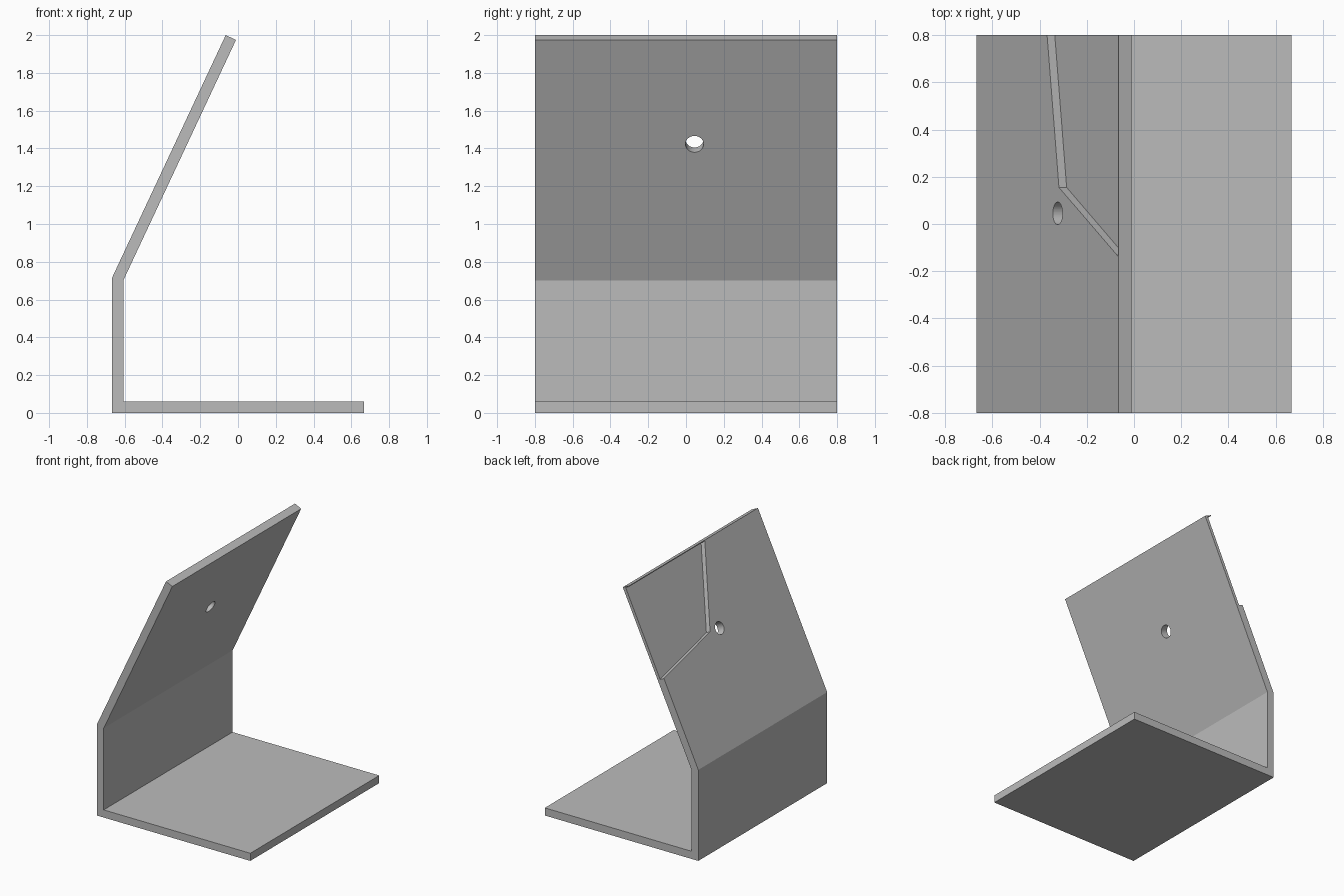
import bpy, bmesh
from mathutils import Vector

old = bpy.data.objects.get("Cube")
if old:
    bpy.data.objects.remove(old, do_unlink=True)

THICK = 0.06
HALF_DEPTH = 0.8
BEND = Vector((-0.667, 0, 0.715))             # outer corner of the bend
TOP = Vector((-0.065, 0, 2.0))                # outer corner of the top edge
up_slope = (TOP - BEND).normalized()
inward = Vector((up_slope.z, 0, -up_slope.x))  # from outer face to inner face
length = (TOP - BEND).length

grey = bpy.data.materials.new("mid grey")
grey.use_nodes = True
colour = (0.5, 0.5, 0.5, 1)
grey.diffuse_color = colour
grey.node_tree.nodes["Principled BSDF"].inputs["Base Color"].default_value = colour


def prism(name, outline, sweep):
    """Extrude a closed outline along a vector."""
    bm = bmesh.new()
    face = bm.faces.new([bm.verts.new(p) for p in outline])
    result = bmesh.ops.extrude_face_region(bm, geom=[face])
    moved = [g for g in result["geom"] if isinstance(g, bmesh.types.BMVert)]
    bmesh.ops.translate(bm, verts=moved, vec=sweep)
    bmesh.ops.recalc_face_normals(bm, faces=bm.faces)
    mesh = bpy.data.meshes.new(name)
    bm.to_mesh(mesh)
    bm.free()
    mesh.materials.append(grey)
    obj = bpy.data.objects.new(name, mesh)
    bpy.context.collection.objects.link(obj)
    return obj


def on_panel(s, y, depth=0.0):
    """Point on the sloping panel, measured up from the bend."""
    p = BEND + up_slope * s + inward * depth
    return Vector((p.x, y, p.z))


def cut(target, cutter):
    mod = target.modifiers.new(cutter.name, "BOOLEAN")
    mod.operation = "DIFFERENCE"
    mod.solver = "EXACT"
    mod.object = cutter
    cutter.hide_render = True
    cutter.hide_viewport = True
    cutter.display_type = "WIRE"


# Bent sheet: base, upright wall and sloping panel in one profile
inner_wall = BEND.x + THICK
inner_bend = BEND + inward * THICK
inner_bend += up_slope * ((inner_wall - inner_bend.x) / up_slope.x)
inner_top = TOP + inward * THICK
profile = [(BEND.x, 0), (-BEND.x, 0), (-BEND.x, THICK), (inner_wall, THICK),
           (inner_bend.x, inner_bend.z), (inner_top.x, inner_top.z),
           (TOP.x, TOP.z), (BEND.x, BEND.z)]
stand = prism("bent_stand", [(x, -HALF_DEPTH, z) for x, z in profile],
              (0, 2 * HALF_DEPTH, 0))

# Shallow recess in the outer face, with a thin lip left at the top edge
recess_depth, margin = 0.036, 0.05
lip = length - 0.006
corners = [(0.686, 0.9), (0.823, 0.155), (lip, -0.137), (lip, 0.9)]
recess = prism("recess_cutter", [on_panel(s, y, -margin) for s, y in corners],
               inward * (margin + recess_depth))
cut(stand, recess)

# Round hole through the sloping panel
bpy.ops.mesh.primitive_cylinder_add(vertices=48, radius=0.048, depth=0.3,
                                    location=on_panel(0.81, 0.045, THICK / 2))
hole = bpy.context.object
hole.name = "hole_cutter"
hole.rotation_euler = inward.to_track_quat("Z", "Y").to_euler()
hole.data.materials.append(grey)
cut(stand, hole)
